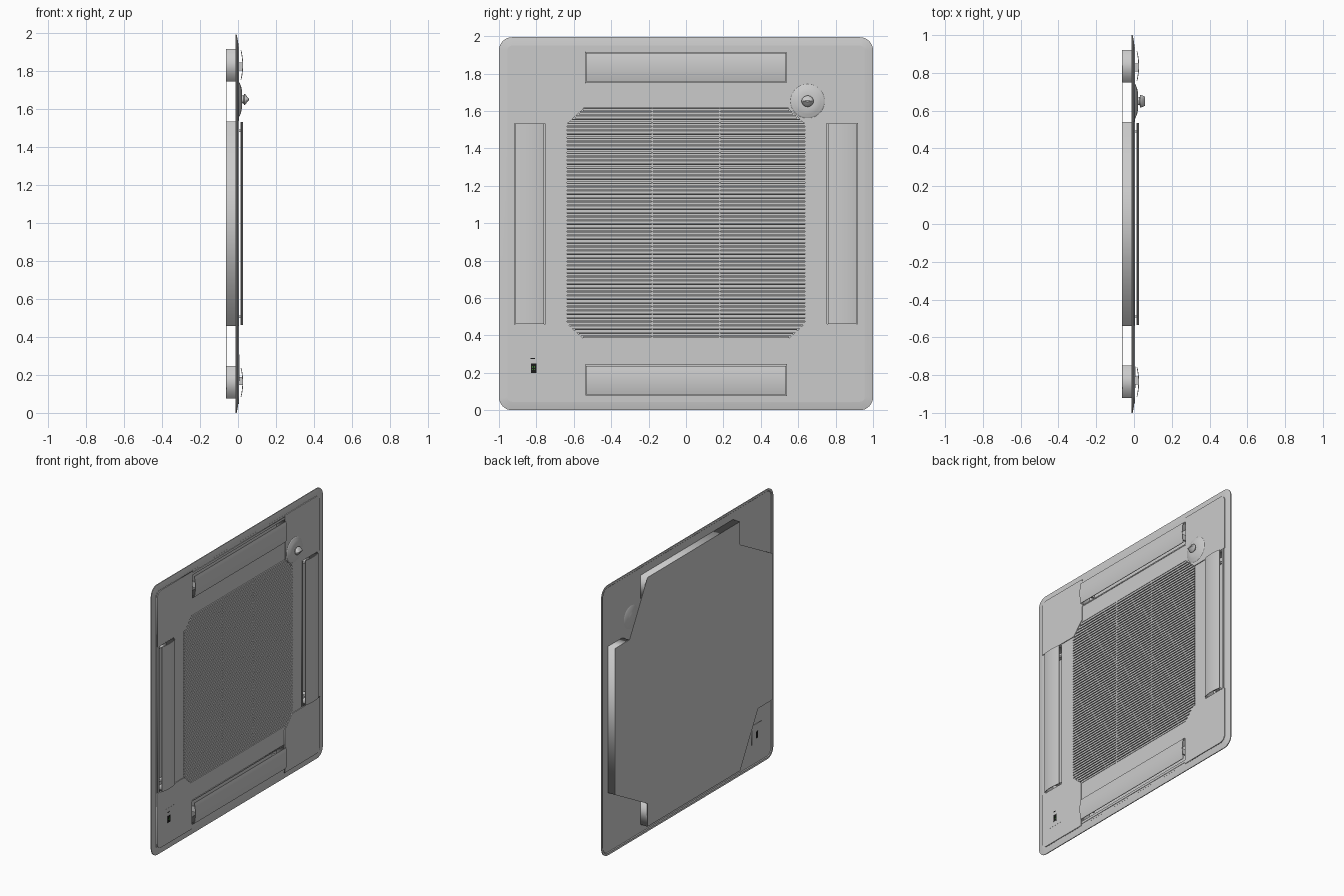
import bpy, bmesh, math
from mathutils import Matrix

if "Cube" in bpy.data.objects:
    bpy.data.objects.remove(bpy.data.objects["Cube"])

C = 0.997                                   # panel centre height
# local (a, b, c) -> world (c, a, b + C): a = across, b = up, c = out of the face
M = Matrix(((0, 0, 1, 0), (1, 0, 0, 0), (0, 1, 0, C), (0, 0, 0, 1)))


def material(name, col):
    m = bpy.data.materials.new(name)
    m.diffuse_color = (*col, 1)
    m.use_nodes = True
    m.node_tree.nodes["Principled BSDF"].inputs["Base Color"].default_value = m.diffuse_color
    return m


def add(name, bm, mat=None, smooth=False):
    bmesh.ops.remove_doubles(bm, verts=bm.verts, dist=1e-5)
    bmesh.ops.recalc_face_normals(bm, faces=bm.faces)
    bm.transform(M)
    me = bpy.data.meshes.new(name)
    bm.to_mesh(me)
    bm.free()
    ob = bpy.data.objects.new(name, me)
    bpy.context.collection.objects.link(ob)
    if mat:
        me.materials.append(mat)
    if smooth:
        bpy.ops.object.select_all(action='DESELECT')
        ob.select_set(True)
        bpy.context.view_layer.objects.active = ob
        bpy.ops.object.shade_smooth_by_angle(angle=math.radians(35))
    return ob


def plate(name, loops, c0, c1, mat=None):
    """Flat sheet from outlines; inner outlines become holes."""
    cu = bpy.data.curves.new(name, 'CURVE')
    cu.dimensions, cu.fill_mode, cu.extrude = '2D', 'BOTH', (c1 - c0) / 2
    for lp in loops:
        s = cu.splines.new('POLY')
        s.points.add(len(lp) - 1)
        for p, (a, b) in zip(s.points, lp):
            p.co = (a, b, 0, 1)
        s.use_cyclic_u = True
    tmp = bpy.data.objects.new(name + "_tmp", cu)
    bpy.context.collection.objects.link(tmp)
    me = bpy.data.meshes.new_from_object(tmp.evaluated_get(bpy.context.evaluated_depsgraph_get()))
    bm = bmesh.new()
    bm.from_mesh(me)
    bmesh.ops.translate(bm, verts=bm.verts, vec=(0, 0, (c0 + c1) / 2))
    bpy.data.objects.remove(tmp)
    bpy.data.curves.remove(cu)
    bpy.data.meshes.remove(me)
    return add(name, bm, mat)


def rect(a0, a1, b0, b1):
    return [(a0, b0), (a1, b0), (a1, b1), (a0, b1)]


def rounded(inset, r=0.07):
    hy, hz, r = 1 - inset, C - inset, max(r - inset, 0.02)
    out = []
    for k, (sy, sz) in enumerate(((1, 1), (-1, 1), (-1, -1), (1, -1))):
        for i in range(9):
            t = (k + i / 8) * math.pi / 2
            out.append((sy * (hy - r) + r * math.cos(t), sz * (hz - r) + r * math.sin(t)))
    return out


def turn(lp, k):
    for _ in range(k):
        lp = [(-b, a) for a, b in lp]
    return lp


def loft(bm, rings, caps=True):
    vs = [[bm.verts.new(p) for p in ring] for ring in rings]
    n = len(vs[0])
    for r0, r1 in zip(vs, vs[1:]):
        for i in range(n):
            bm.faces.new((r0[i], r0[(i + 1) % n], r1[(i + 1) % n], r1[i]))
    if caps:
        bm.faces.new(vs[0])
        bm.faces.new(vs[-1])


def box(bm, a0, a1, b0, b1, c0, c1, shear=0):
    loft(bm, [[(a, b0, c0), (a, b1, c0), (a, b1 - shear, c1), (a, b0 - shear, c1)] for a in (a0, a1)])


# outer rim with a stepped lip
bm = bmesh.new()
prof = [(.05, -.006), (.02, -.008), (.015, -.013), (0, -.013), (0, -.007), (.03, -.001), (.05, .001)]
loft(bm, [[(a, b, c) for a, b in rounded(i)] for i, c in prof], caps=False)
add("outer_rim", bm, smooth=True)

# face panel with four air outlets and the intake opening
octagon = [(.54, .622), (-.54, .622), (-.635, .535), (-.635, -.535),
           (-.54, -.622), (.54, -.622), (.635, -.535), (.635, .535)]
slot = rect(-.54, .54, .75, .92)
plate("face_panel", [rounded(.045), octagon] + [turn(slot, k) for k in range(4)], -.006, .001)

# raised corner covers
for k in range(4):
    arc = [(.905 + .045 * math.cos(t), .905 + .045 * math.sin(t))
           for t in (i * math.pi / 16 for i in range(9))]
    plate(f"corner_cover_{k}", [turn([(.545, .622), (.637, .537), (.95, .537)] + arc + [(.545, .95)], k)],
          .0005, .006)

# outlet ducts, trims, curved vanes and their brackets
for k in range(4):
    plate(f"outlet_duct_{k}", [turn(slot, k), turn(rect(-.536, .536, .754, .916), k)], -.062, -.004)
    plate(f"outlet_trim_{k}", [turn(rect(-.543, .543, .742, .938), k), turn(slot, k)], .0005, .004)
    R = Matrix.Rotation(k * math.pi / 2, 4, 'Z')
    bm = bmesh.new()
    sec = [(.76 + .152 * i / 10, .018 + .009 * (1 - (i / 5 - 1) ** 2)) for i in range(11)]
    sec += [(w, x - .004) for w, x in reversed(sec)]
    loft(bm, [[(a, w, x) for w, x in sec] for a in (-.535, .535)])
    bm.transform(R)
    add(f"air_vane_{k}", bm, smooth=True)
    bm = bmesh.new()
    for s in (-.49, .49):
        box(bm, s - .006, s + .006, .808, .85, -.06, .023)
    bm.transform(R)
    add(f"vane_brackets_{k}", bm)

# back pan: cross with chamfered inner corners
arm = [(.54, .92), (-.54, .92), (-.54, .75), (-.75, .54)]
pan = []
for k in range(4):
    pan += turn(arm[:3], k)
plate("back_pan", [pan], -.064, -.061)

# intake grille: slats cut to the octagon, and upright ribs
bm = bmesh.new()
n = 62
pitch = 1.244 / n
for i in range(n):
    b = -.622 + pitch * (i + .5)
    half = .635 - max(0, abs(b) - .535) * .095 / .087
    box(bm, -half, half, b - .006, b + .008, -.012, .003, .003)
add("grille_slats", bm)
bm = bmesh.new()
for a in (-.18, .18):
    box(bm, a - .004, a + .004, -.622, .622, -.014, .001)
add("grille_ribs", bm)


# sensor: domed base and wedge-shaped head
def sensor(name, rings, n=48):
    bm = bmesh.new()
    loft(bm, [[(.65 + ry * math.cos(2 * math.pi * i / n), .655 + rz * math.sin(2 * math.pi * i / n), c)
               for i in range(n)] for ry, rz, c in rings])
    add(name, bm, smooth=True)


sensor("sensor_base", [(r, r, c) for r, c in
       ((.03, -.014), (.04, -.01), (.075, -.01), (.08, -.007), (.094, -.004), (.094, .003),
        (.088, .009), (.083, .010), (.07, .016), (.05, .020), (.036, .021))])
sensor("sensor_head", [(.018, .018, .018), (.022, .022, .03), (.032, .03, .033),
                       (.032, .026, .04), (.028, .012, .05), (.024, .003, .058)], 32)

# control display
black = material("black", (.01, .01, .01))
green = material("green", (.1, .8, .05))
plate("display_bezel", [rect(-.868, -.755, -.83, -.69)], .005, .0068)
plate("display_window", [rect(-.83, -.798, -.797, -.747)], .006, .008, black)
plate("receiver_slot", [rect(-.832, -.808, -.724, -.717)], .006, .008, black)
plate("display_back", [rect(-.868, -.755, -.83, -.69)], -.009, -.005)
plate("display_socket", [rect(-.825, -.803, -.797, -.747)], -.0105, -.008, black)
bm = bmesh.new()
for a in (-.820, -.809):                     # lit indicator bars
    for b in (-.778, -.771, -.764):
        box(bm, a - .003, a + .003, b - .001, b + .001, .0075, .0085)
add("indicator_bars", bm, green)
